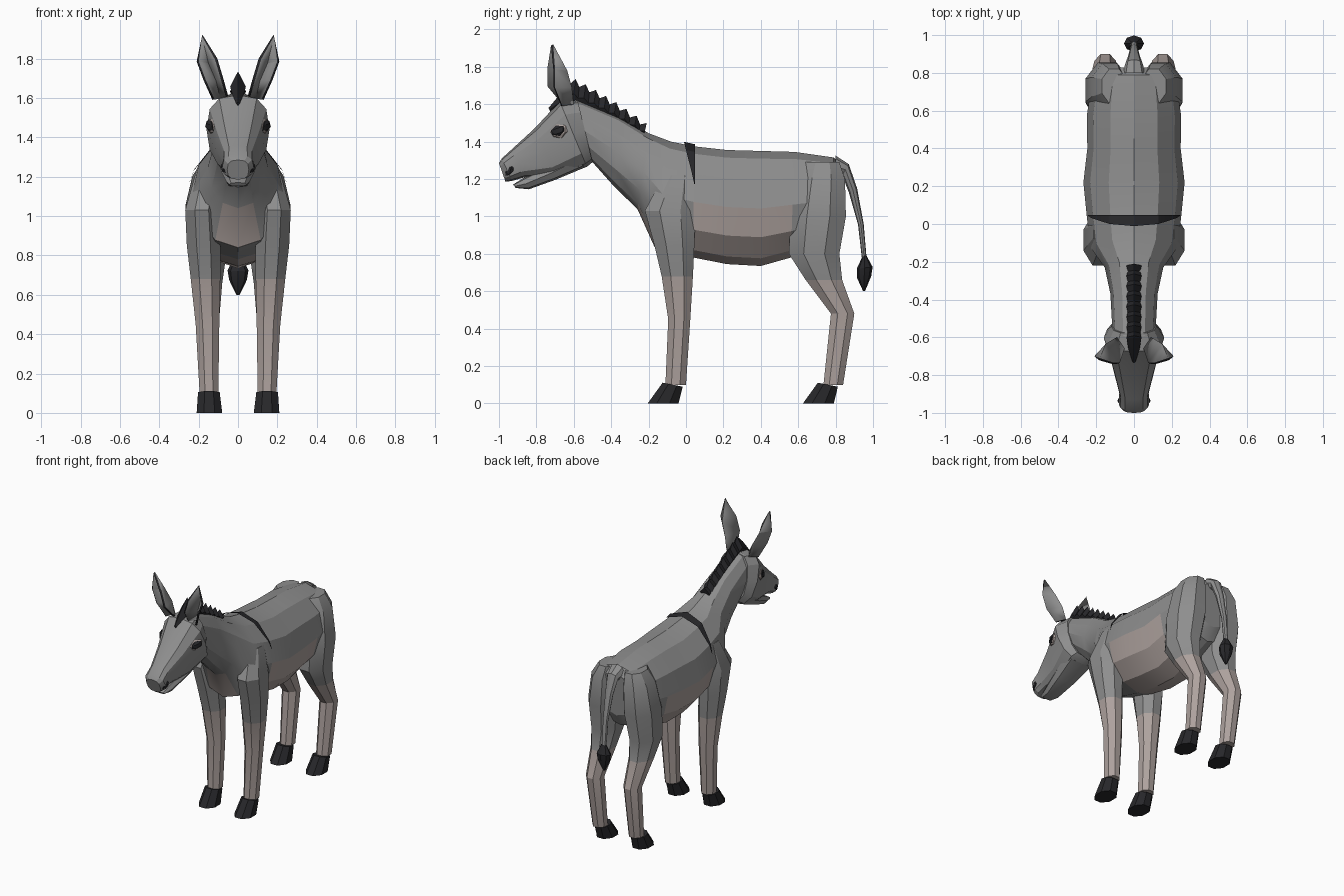
import bpy, bmesh, math
from mathutils import Vector

if "Cube" in bpy.data.objects:
    bpy.data.objects.remove(bpy.data.objects["Cube"])


def material(name, r, g, b):
    m = bpy.data.materials.new(name)
    m.diffuse_color = (r, g, b, 1)
    m.use_nodes = True
    m.node_tree.nodes["Principled BSDF"].inputs["Base Color"].default_value = m.diffuse_color
    return m


GREY = material("coat_grey", 0.27, 0.27, 0.27)
CREAM = material("pale_coat", 0.42, 0.36, 0.34)
DARK = material("dark_hair", 0.02, 0.02, 0.023)


def finish(name, bm, mats, pick=None, mirror=False, thick=0):
    """Turn a bmesh into an object; pick(face centre) gives the material slot."""
    bmesh.ops.recalc_face_normals(bm, faces=bm.faces)
    if pick:
        for f in bm.faces:
            f.material_index = int(pick(f.calc_center_median()))
    mesh = bpy.data.meshes.new(name)
    bm.to_mesh(mesh)
    bm.free()
    for m in mats:
        mesh.materials.append(m)
    ob = bpy.data.objects.new(name, mesh)
    bpy.context.collection.objects.link(ob)
    bpy.ops.object.select_all(action='DESELECT')
    ob.select_set(True)
    bpy.context.view_layer.objects.active = ob
    bpy.ops.object.shade_smooth_by_angle(angle=math.radians(25))
    if thick:
        mod = ob.modifiers.new("thickness", 'SOLIDIFY')
        mod.thickness = thick
        mod.material_offset_rim = 2
    if mirror:
        ob.modifiers.new("mirror", 'MIRROR').use_mirror_merge = False
    return ob


def ring(c, u, v, n, p=1.0, fit=False):
    """n-sided section around c; p < 1 makes it boxier, fit fills the box."""
    pts = []
    for k in range(n):
        a = 2 * math.pi * (k + (0.5 if fit else 0)) / n
        s = 1 / math.cos(math.pi / n) if fit else 1
        co, si = math.cos(a), math.sin(a)
        pts.append(c + u * math.copysign(abs(co) ** p, co) * s
                   + v * math.copysign(abs(si) ** p, si) * s)
    return pts


def loft(name, rings, mats, **kw):
    bm = bmesh.new()
    rows = [[bm.verts.new(p) for p in r] for r in rings]
    n = len(rows[0])
    for a, b in zip(rows, rows[1:]):
        for k in range(n):
            bm.faces.new((a[k], a[(k + 1) % n], b[(k + 1) % n], b[k]))
    bm.faces.new(rows[0])
    bm.faces.new(rows[-1])
    return finish(name, bm, mats, **kw)


def spine(sections, n=12, p=1.0):
    """Rings across x from (top y, top z, bottom y, bottom z, half width)."""
    out = []
    for ty, tz, by, bz, w in sections:
        t, b = Vector((0, ty, tz)), Vector((0, by, bz))
        out.append(ring((t + b) / 2, Vector((w, 0, 0)), (t - b) / 2, n, p))
    return out


def column(sections, n=8):
    """Level rings from (z, y0, y1, x0, x1)."""
    return [ring(Vector(((x0 + x1) / 2, (y0 + y1) / 2, z)), Vector(((x1 - x0) / 2, 0, 0)),
                 Vector((0, (y1 - y0) / 2, 0)), n, fit=True) for z, y0, y1, x0, x1 in sections]


# Barrel, chest and neck in one loft
loft("body_and_neck", spine([
    (0.83, 1.27, 0.81, 0.95, 0.13), (0.79, 1.315, 0.76, 0.86, 0.22),
    (0.58, 1.345, 0.56, 0.78, 0.25), (0.40, 1.35, 0.40, 0.735, 0.247),
    (0.22, 1.355, 0.22, 0.745, 0.268), (0.04, 1.375, 0.04, 0.78, 0.25),
    (-0.08, 1.40, -0.17, 0.84, 0.23), (-0.20, 1.445, -0.26, 1.04, 0.155),
    (-0.36, 1.54, -0.38, 1.155, 0.125), (-0.60, 1.635, -0.50, 1.29, 0.115)]),
    [GREY, CREAM], pick=lambda c: (c.z < 1.02 and 0.04 < c.y < 0.57)
    or (c.z < 1.0 and c.y < -0.15))

# Head with upper muzzle, then the lower jaw
loft("head", spine([
    (-0.58, 1.625, -0.50, 1.29, 0.12), (-0.675, 1.615, -0.53, 1.265, 0.16),
    (-0.81, 1.47, -0.69, 1.21, 0.115), (-0.93, 1.36, -0.86, 1.21, 0.078),
    (-0.985, 1.31, -0.93, 1.19, 0.08), (-1.0, 1.285, -0.965, 1.185, 0.055)], p=0.75), [GREY])
loft("lower_jaw", spine([
    (-0.62, 1.34, -0.54, 1.262, 0.11), (-0.76, 1.26, -0.70, 1.195, 0.085),
    (-0.87, 1.205, -0.84, 1.145, 0.06), (-0.925, 1.17, -0.91, 1.152, 0.045)],
    n=8, p=0.75), [GREY])

# Legs and hooves
loft("front_leg", column([
    (1.22, -0.12, 0.04, 0.10, 0.215), (1.03, -0.22, 0.05, 0.10, 0.268),
    (0.85, -0.17, 0.045, 0.09, 0.26), (0.68, -0.13, 0.037, 0.09, 0.24),
    (0.45, -0.095, 0.023, 0.095, 0.215), (0.10, -0.11, 0.0, 0.10, 0.195)]),
    [GREY, CREAM], pick=lambda c: c.z < 0.7, mirror=True)
loft("hind_leg", column([
    (1.29, 0.64, 0.82, 0.04, 0.17), (1.20, 0.60, 0.85, 0.03, 0.225),
    (1.0, 0.56, 0.855, 0.03, 0.258), (0.80, 0.55, 0.82, 0.06, 0.25),
    (0.66, 0.64, 0.835, 0.08, 0.23), (0.48, 0.775, 0.90, 0.095, 0.21),
    (0.10, 0.735, 0.84, 0.10, 0.195)]),
    [GREY, CREAM], pick=lambda c: c.z < 0.6, mirror=True)
for name, y in (("front_hoof", 0), ("hind_hoof", 0.83)):
    rings = column([(0, y - 0.205, y - 0.04, 0.08, 0.21),
                    (0.10, y - 0.125, y - 0.018, 0.093, 0.203)])
    for p in rings[1]:
        p.z -= (p.y - y + 0.07) * 0.2
    loft(name, rings, [DARK], mirror=True)

# Tail and tuft
loft("tail", spine([
    (0.80, 1.325, 0.80, 1.21, 0.06), (0.87, 1.28, 0.835, 1.22, 0.045),
    (0.915, 1.15, 0.87, 1.13, 0.03), (0.95, 0.96, 0.92, 0.955, 0.02),
    (0.967, 0.76, 0.942, 0.76, 0.018)], n=8), [GREY])
loft("tail_tuft", spine([
    (0.965, 0.79, 0.945, 0.79, 0.02), (0.998, 0.73, 0.913, 0.72, 0.053),
    (0.99, 0.68, 0.915, 0.67, 0.045), (0.957, 0.60, 0.947, 0.60, 0.008)], n=8), [DARK])

# Saw-toothed mane, with a forelock between the ears
crest = [(-0.735, 1.58, -0.725, 1.56, 0.008), (-0.66, 1.67, -0.66, 1.57, 0.03)]
for i in range(15):
    t = i / 14
    y = -0.61 + 0.38 * t
    base = 1.63 - 0.13 * t - 0.04 * t * t
    height = 0.105 - 0.065 * t - (0.028 if i % 2 else 0)
    crest.append((y + (0.012 if i % 2 else 0.02), base + height, y, base - 0.05,
                  0.033 if i % 2 else 0.04))
loft("mane", spine(crest, n=4, p=0.8), [DARK])

# Cupped ears: inner edge, back fold and outer edge rising to a tip
bm = bmesh.new()
rows = [[bm.verts.new(p) for p in row] for row in (
    ((0.05, -0.66, 1.61), (0.09, -0.60, 1.60), (0.13, -0.66, 1.59)),
    ((0.075, -0.735, 1.70), (0.11, -0.61, 1.69), (0.175, -0.70, 1.69)),
    ((0.105, -0.735, 1.80), (0.15, -0.635, 1.78), (0.21, -0.70, 1.785)))]
tip = bm.verts.new((0.18, -0.71, 1.92))
for a, b in zip(rows, rows[1:]):
    for k in (0, 1):
        bm.faces.new((a[k], a[k + 1], b[k + 1], b[k]))
for k in (0, 1):
    bm.faces.new((rows[-1][k], rows[-1][k + 1], tip))
finish("ear", bm, [GREY, CREAM, DARK], mirror=True, thick=0.014)


def blob(name, loc, size, tilt, mat):
    """Small flattened low-poly ball on each side of the head."""
    bm = bmesh.new()
    bmesh.ops.create_icosphere(bm, subdivisions=1, radius=1)
    for v in bm.verts:
        v.co = Vector([a * b for a, b in zip(v.co, size)])
        y, z = v.co.y, v.co.z
        v.co.y = y * math.cos(tilt) - z * math.sin(tilt)
        v.co.z = y * math.sin(tilt) + z * math.cos(tilt)
        v.co.x -= v.co.y * -0.4
        v.co += Vector(loc)
    finish(name, bm, [mat], mirror=True)


# Eyes with pale rims, nostrils
blob("eye_rim", (0.135, -0.68, 1.455), (0.018, 0.052, 0.04), 0.35, CREAM)
blob("eye", (0.142, -0.685, 1.458), (0.02, 0.042, 0.03), 0.35, DARK)
blob("nostril", (0.066, -0.945, 1.245), (0.02, 0.022, 0.035), -0.6, DARK)

# Dark shoulder stripe, tapering down both sides
bm = bmesh.new()
pairs = []
for deg in (18, 30, 60, 90, 120, 150, 162):
    a = math.radians(deg)
    width = 0.058 * max(0.05, (math.sin(a) - 0.3) / 0.7)
    pairs.append([bm.verts.new((0.258 * math.cos(a), y, 1.078 + 0.308 * math.sin(a)
                                + (0.047 - y) * 0.22)) for y in (0.047 - width, 0.047)])
for a, b in zip(pairs, pairs[1:]):
    bm.faces.new((a[0], a[1], b[1], b[0]))
finish("shoulder_stripe", bm, [DARK])
